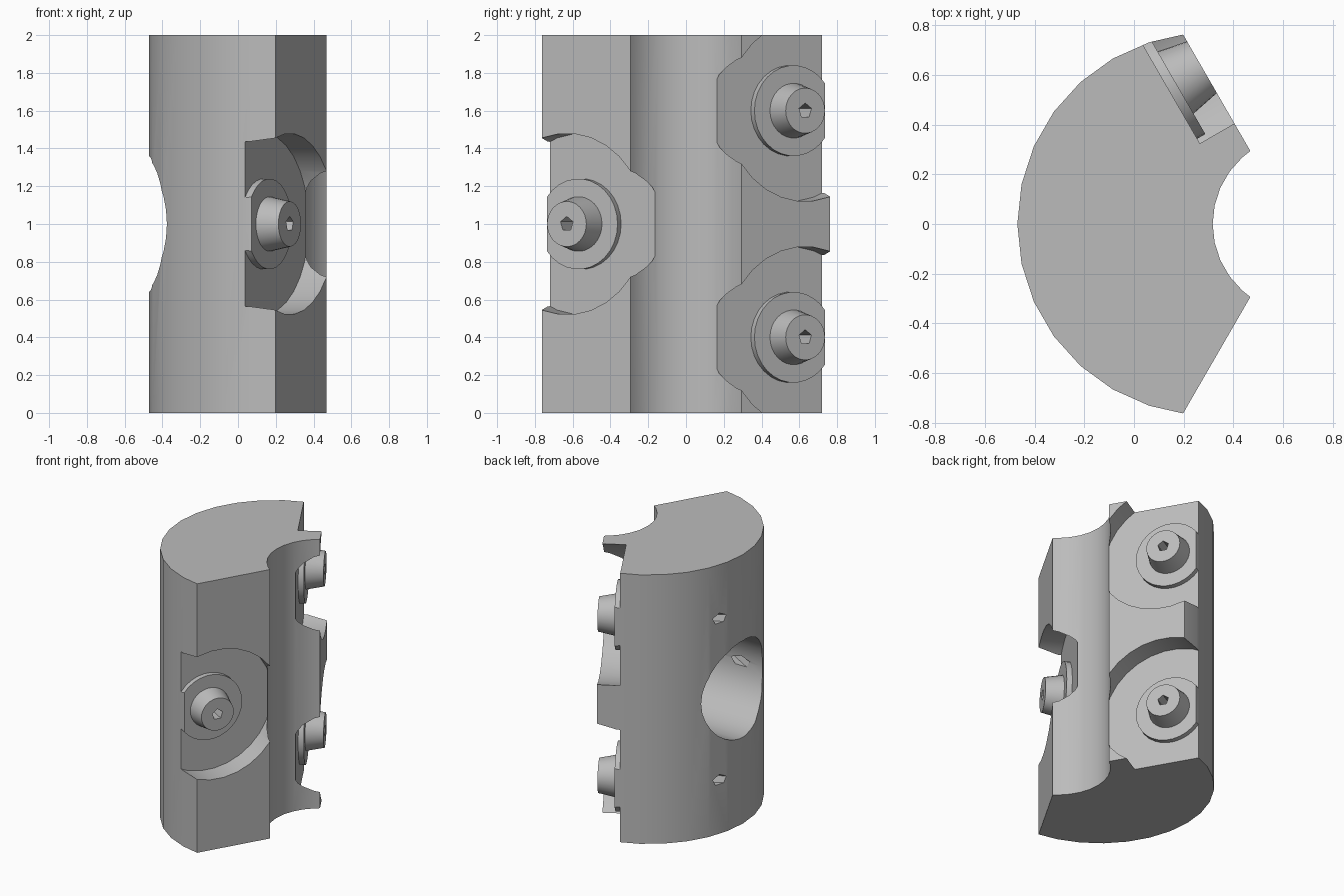
import bpy, bmesh, math
from mathutils import Vector

if "Cube" in bpy.data.objects:
    bpy.data.objects.remove(bpy.data.objects["Cube"])

R, CX = 0.77, 0.30        # outer wall radius and centre
r, BX = 0.361, 0.678      # inner bore radius and centre
FACE = 0.553              # distance of the slanted split faces from the origin
T = 0.41                  # bolt axis position along a split face
C30, S30 = math.cos(math.radians(30)), 0.5

grey = bpy.data.materials.new("plain_grey")
grey.diffuse_color = (0.5, 0.5, 0.5, 1)
grey.use_nodes = True
grey.node_tree.nodes["Principled BSDF"].inputs["Base Color"].default_value = grey.diffuse_color


def make(name, loops, closed=False):
    """Skin a chain of equal vertex loops; cap the ends unless closed."""
    bm = bmesh.new()
    rows = [[bm.verts.new(p) for p in loop] for loop in loops]
    n = len(rows[0])
    pairs = list(zip(rows, rows[1:]))
    if closed:
        pairs.append((rows[-1], rows[0]))
    else:
        bm.faces.new(rows[0])
        bm.faces.new(rows[-1])
    for a, b in pairs:
        for i in range(n):
            j = (i + 1) % n
            bm.faces.new((a[i], a[j], b[j], b[i]))
    bmesh.ops.recalc_face_normals(bm, faces=bm.faces)
    mesh = bpy.data.meshes.new(name)
    bm.to_mesh(mesh)
    bm.free()
    ob = bpy.data.objects.new(name, mesh)
    bpy.context.collection.objects.link(ob)
    mesh.materials.append(grey)
    return ob


def lathe(side, zc, profile, n, phase=0.0):
    """Loops around a bolt axis square to a split face; profile = (radius, depth)."""
    loops = []
    for rad, d in profile:
        loop = []
        for i in range(n):
            a = phase + 2 * math.pi * i / n
            t = T + rad * math.cos(a)
            loop.append(Vector((d * C30 - t * S30,
                                side * (d * S30 + t * C30),
                                zc + rad * math.sin(a))))
        loops.append(loop)
    return loops


def arc(cx, rad, degs):
    return [(cx + rad * math.cos(math.radians(a)), rad * math.sin(math.radians(a))) for a in degs]


def corner(cx, rad):
    """Where a split face meets a circle centred on the x axis."""
    t = -cx * S30 + math.sqrt(rad ** 2 - (FACE - cx * C30) ** 2)
    return (FACE * C30 - t * S30, FACE * S30 + t * C30)


# clamp body: thick curved shell with slanted split faces
ox, oy = corner(CX, R)
ix, iy = corner(BX, r)
outline = ([(ox, oy)] + arc(CX, R, range(108, 253, 12)) + [(ox, -oy), (ix, -iy)]
           + arc(BX, r, range(228, 131, -12)) + [(ix, iy)])
body = make("clamp_body", [[(x, y, z) for x, y in outline] for z in (0, 2)])

# bolt pockets: each cutter leaves the washer and tapered bolt head standing
pocket = [(0.48, 0.392), (0.48, 0.70), (0.09, 0.70),
          (0.145, 0.43), (0.24, 0.43), (0.24, 0.392)]
cutters = []
for side, zc in ((1, 0.4), (1, 1.6), (-1, 1.0)):
    cutters.append(make("pocket_cutter", lathe(side, zc, pocket, 30), closed=True))

# blind round hole in the back
hole = [[(x, y, 1 + z) for y, z in arc(0, 0.36, range(0, 360, 12))] for x in (-0.7, 0.12)]
cutters.append(make("back_hole_cutter", hole))

# five-sided bolt sockets running right through; the lower front one ends in the back hole
for side, zc, start in ((1, 0.4, -0.6), (1, 1.6, -0.6), (-1, 1.0, -0.2)):
    cutters.append(make("socket_cutter",
                        lathe(side, zc, [(0.04, start), (0.04, 0.8)], 5, math.pi / 2)))

bpy.context.view_layer.objects.active = body
for cutter in cutters:
    cutter.hide_render = True
    mod = body.modifiers.new("cut", "BOOLEAN")
    mod.operation = "DIFFERENCE"
    mod.solver = "EXACT"
    mod.object = cutter
    bpy.ops.object.modifier_apply(modifier=mod.name)
for cutter in cutters:
    bpy.data.objects.remove(cutter)

# smooth curves, sharp machined edges
bpy.ops.object.select_all(action="DESELECT")
body.select_set(True)
bpy.ops.object.shade_smooth_by_angle(angle=math.radians(25))
